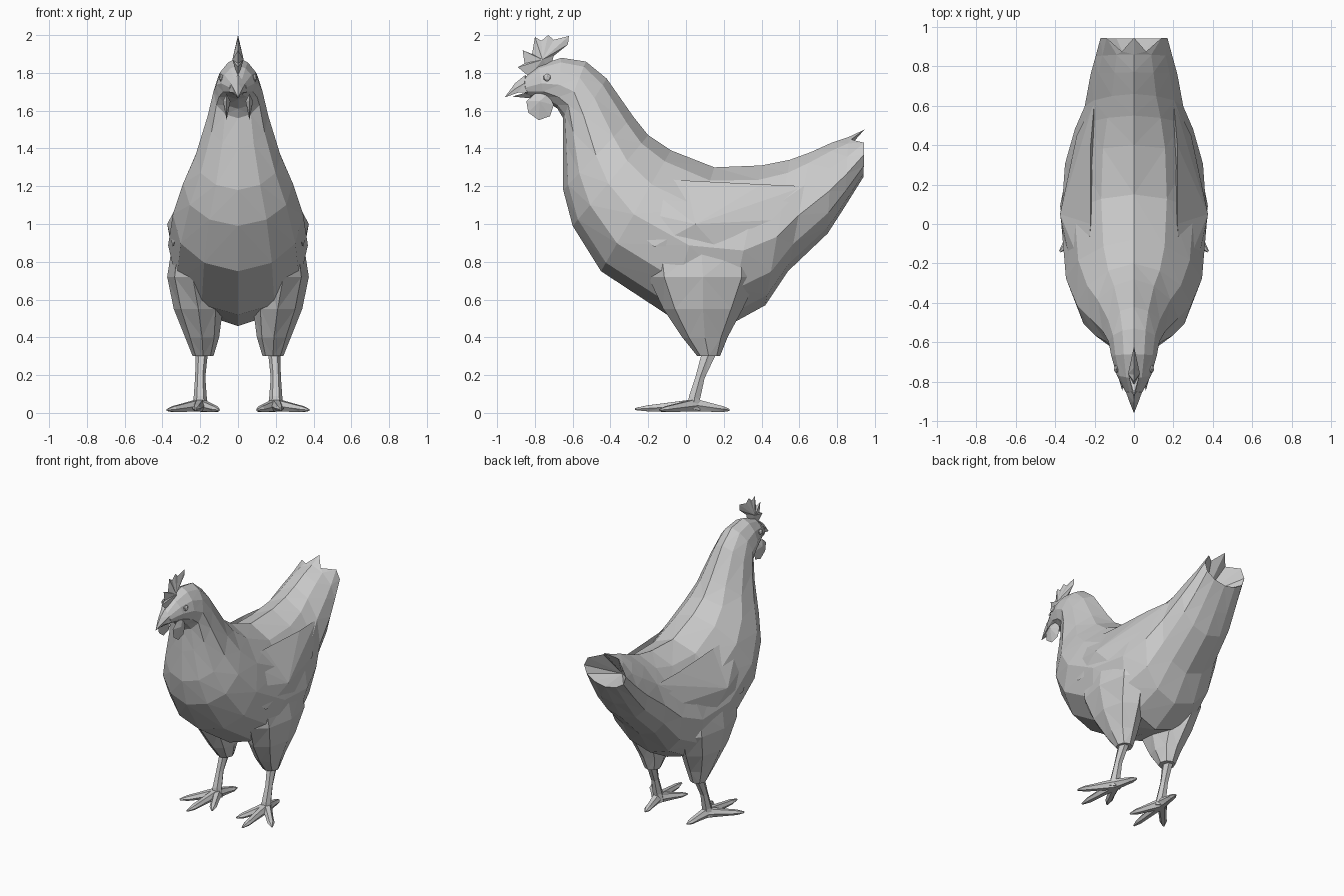
import bpy, bmesh, math
from mathutils import Vector

if "Cube" in bpy.data.objects:
    bpy.data.objects.remove(bpy.data.objects["Cube"])


def finish(name, bm, mirror=False):
    """Turn a bmesh into a flat shaded object, optionally mirrored across x."""
    bmesh.ops.recalc_face_normals(bm, faces=bm.faces)
    bmesh.ops.triangulate(bm, faces=bm.faces)
    mesh = bpy.data.meshes.new(name)
    bm.to_mesh(mesh)
    bm.free()
    obj = bpy.data.objects.new(name, mesh)
    bpy.context.collection.objects.link(obj)
    if mirror:
        mod = obj.modifiers.new("mirror", 'MIRROR')
        mod.use_mirror_merge = False
    return obj


def loft(name, rings, start, end, mirror=False):
    """Skin equal-length rings; start and end are the apex points of the two caps."""
    bm = bmesh.new()
    loops = [[bm.verts.new(p) for p in ring] for ring in rings]
    n = len(loops[0])
    for a, b in zip(loops, loops[1:]):
        for i in range(n):
            j = (i + 1) % n
            bm.faces.new((a[i], a[j], b[j], b[i]))
    for loop, apex in ((loops[0], start), (loops[-1], end)):
        tip = bm.verts.new(apex)
        for i in range(n):
            bm.faces.new((loop[i], loop[(i + 1) % n], tip))
    return finish(name, bm, mirror)


def puff(name, outline, left, right, mirror=False):
    """Thin part: an outline joined to one raised point on each side."""
    bm = bmesh.new()
    edge = [bm.verts.new(p) for p in outline]
    for apex in (left, right):
        tip = bm.verts.new(apex)
        for i, v in enumerate(edge):
            bm.faces.new((v, edge[(i + 1) % len(edge)], tip))
    return finish(name, bm, mirror)


def tube(name, path, sides=6):
    """Tapered limb through (point, radius across, radius up) entries, mirrored."""
    pts = [Vector(p[0]) for p in path]
    d = (pts[-1] - pts[0]).normalized()
    across = d.cross(Vector((0, 0, 1)))
    if abs(d.z) > 0.7:
        across = Vector((1, 0, 0))
    across.normalize()
    up = across.cross(d)
    rings = []
    for p, (_, ra, ru) in zip(pts, path):
        rings.append([p + across * ra * math.cos(2 * math.pi * i / sides)
                      + up * ru * math.sin(2 * math.pi * i / sides) for i in range(sides)])
    return loft(name, rings, pts[0], pts[-1], True)


# Body, neck and head: each section runs from a back point to a belly point
SHAPE = [(0, 0), (.09, .45), (.28, .82), (.53, 1), (.77, .88), (.93, .52), (1, 0)]


def section(ty, tz, by, bz, w):
    half = [(w * k, ty + (by - ty) * t, tz + (bz - tz) * t) for t, k in SHAPE]
    return half + [(-x, y, z) for x, y, z in half[-2:0:-1]]


SECTIONS = [
    (-.86, 1.77, -.84, 1.68, .045),
    (-.78, 1.84, -.75, 1.66, .088),
    (-.66, 1.88, -.68, 1.61, .115),
    (-.53, 1.86, -.65, 1.56, .13),
    (-.42, 1.77, -.65, 1.40, .16),
    (-.28, 1.57, -.65, 1.18, .225),
    (-.20, 1.47, -.60, .99, .29),
    (-.08, 1.39, -.45, .75, .345),
    (.15, 1.30, -.10, .52, .37),
    (.40, 1.31, .22, .46, .35),
    (.55, 1.34, .42, .57, .30),
    (.66, 1.38, .54, .75, .25),
    (.77, 1.43, .75, .95, .22),
    (.86, 1.46, .84, 1.09, .195),
    (.945, 1.50, .94, 1.25, .17),
]
rings = [section(*s) for s in SECTIONS]
# Notch the tail rim between the middle and side feathers, hollow behind
for i in (1, 11):
    x, y, z = rings[-1][i]
    rings[-1][i] = (x * .8, y - .07, z - .03)
loft("body", rings, (0, -.87, 1.72), (0, .74, 1.27))

# Beak, upper and lower
beak = [(0, -.85, 1.79), (.04, -.855, 1.745), (.045, -.84, 1.695),
        (-.045, -.84, 1.695), (-.04, -.855, 1.745)]
bridge = [(0, -.905, 1.745), (.022, -.905, 1.715), (.022, -.89, 1.695),
          (-.022, -.89, 1.695), (-.022, -.905, 1.715)]
loft("upper_beak", [beak, bridge], (0, -.82, 1.73), (0, -.96, 1.67))
jaw = [(.035, -.83, 1.70), (0, -.82, 1.665), (-.035, -.83, 1.70)]
loft("lower_beak", [jaw], (0, -.80, 1.70), (0, -.92, 1.675))

# Comb
comb = [(-.83, 1.78), (-.89, 1.83), (-.855, 1.85), (-.865, 1.92), (-.815, 1.90),
        (-.80, 1.99), (-.765, 1.97), (-.73, 2.0), (-.70, 1.975), (-.62, 1.995),
        (-.625, 1.95), (-.70, 1.89), (-.72, 1.82)]
puff("comb", [(0, y, z) for y, z in comb], (.03, -.76, 1.87), (-.03, -.76, 1.87))

# Wattles
wattle = [(-.80, 1.69), (-.845, 1.65), (-.835, 1.59), (-.78, 1.55), (-.72, 1.57),
          (-.70, 1.63), (-.73, 1.69)]
puff("wattle", [(.06, y, z) for y, z in wattle],
     (.04, -.775, 1.65), (.08, -.775, 1.65), True)

# Eyes
bm = bmesh.new()
bmesh.ops.create_icosphere(bm, subdivisions=1, radius=.022)
bmesh.ops.scale(bm, vec=(.6, 1, 1), verts=bm.verts)
bmesh.ops.translate(bm, vec=(.09, -.735, 1.775), verts=bm.verts)
finish("eye", bm, True)

# Folded wings lying against the body
wing = [(.28, -.40, 1.10), (.24, -.28, 1.25), (.22, 0, 1.23), (.22, .40, 1.21),
        (.20, .63, 1.20), (.29, .45, 1.02), (.355, .15, .89), (.345, -.17, .88)]
puff("wing", wing, (.20, .05, 1.05), (.375, .05, 1.0), True)

# Thighs: centre x, y, z and radii
THIGHS = [(.185, .12, .30, .055, .06), (.19, .10, .40, .09, .12),
          (.21, .09, .55, .13, .21), (.24, .09, .72, .135, .29),
          (.24, .08, .88, .11, .30)]
rings = [[(x + rx * math.cos(i * math.pi / 4), y + ry * math.sin(i * math.pi / 4), z)
          for i in range(8)] for x, y, z, rx, ry in THIGHS]
loft("thigh", rings, (.185, .12, .30), (.22, .08, .95), True)

# Shanks
tube("shank", [((.19, .13, .34), .033, .045), ((.20, .075, .19), .027, .028),
               ((.20, .045, .08), .035, .035), ((.20, .04, .02), .045, .04)])

# Toes spreading from the ankle
ANKLE = Vector((.20, .05, .04))
for name, tip in (("outer_toe", (.375, -.14, .015)), ("middle_toe", (.225, -.27, .02)),
                  ("inner_toe", (.10, -.16, .015)), ("back_toe", (.17, .23, .015))):
    tip = Vector(tip)
    tube(name, [(ANKLE, .035, .038), (ANKLE.lerp(tip, .5), .026, .025),
                (ANKLE.lerp(tip, .8), .024, .018), (tip, .006, .006)])
